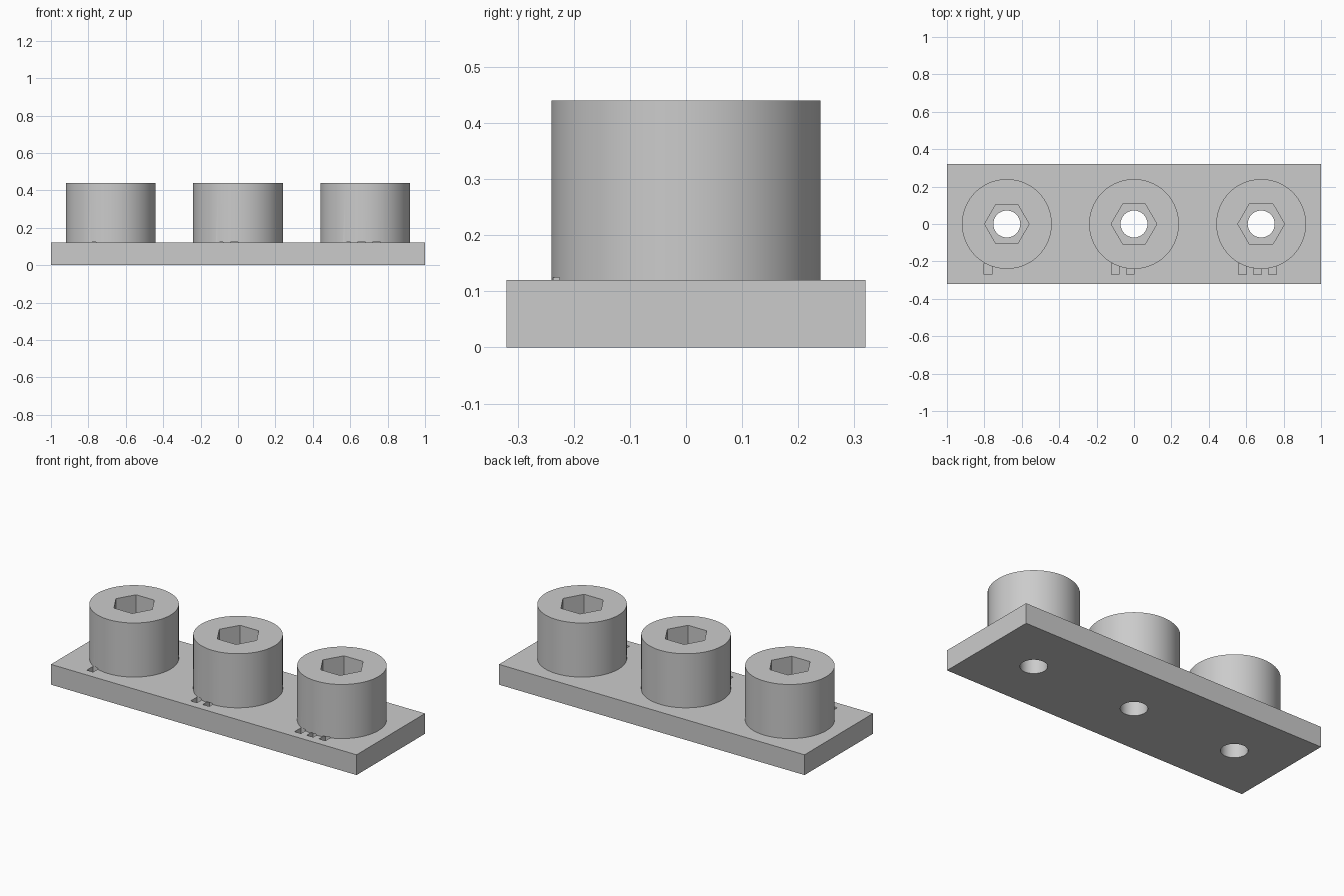
import bpy, bmesh
from math import cos, sin, tau, radians

cube = bpy.data.objects.get("Cube")
if cube:
    bpy.data.objects.remove(cube, do_unlink=True)

grey = bpy.data.materials.new("light grey")
grey.use_nodes = True
COLOUR = (0.6, 0.6, 0.6, 1)
grey.diffuse_color = COLOUR
grey.node_tree.nodes["Principled BSDF"].inputs["Base Color"].default_value = COLOUR

PLATE_TOP, BOSS_TOP, SOCKET_FLOOR = 0.12, 0.44, 0.24


def extrude(name, outline, z0, z1):
    """Solid with a flat outline raised from z0 to z1."""
    bm = bmesh.new()
    face = bm.faces.new([bm.verts.new((x, y, z0)) for x, y in outline])
    top = bmesh.ops.extrude_face_region(bm, geom=[face])["geom"]
    verts = [v for v in top if isinstance(v, bmesh.types.BMVert)]
    bmesh.ops.translate(bm, vec=(0, 0, z1 - z0), verts=verts)
    bmesh.ops.recalc_face_normals(bm, faces=bm.faces)
    mesh = bpy.data.meshes.new(name)
    bm.to_mesh(mesh)
    bm.free()
    mesh.materials.append(grey)
    obj = bpy.data.objects.new(name, mesh)
    bpy.context.collection.objects.link(obj)
    return obj


def ring(x, radius, sides):
    return [(x + radius * cos(tau * i / sides), radius * sin(tau * i / sides))
            for i in range(sides)]


def rectangle(x, y, width, depth):
    w, d = width / 2, depth / 2
    return [(x - w, y - d), (x + w, y - d), (x + w, y + d), (x - w, y + d)]


def activate(obj):
    bpy.ops.object.select_all(action="DESELECT")
    obj.select_set(True)
    bpy.context.view_layer.objects.active = obj


def cut(obj, cutter):
    activate(obj)
    mod = obj.modifiers.new("cut", "BOOLEAN")
    mod.operation, mod.solver, mod.object = "DIFFERENCE", "EXACT", cutter
    bpy.ops.object.modifier_apply(modifier=mod.name)


# Base plate and three bosses, each with a hex socket and a through hole
plate = extrude("base_plate", rectangle(0, 0, 2, 0.64), 0, PLATE_TOP)
parts = [plate]
stations = [("right", -0.68, 0.119), ("middle", 0, 0.122), ("left", 0.68, 0.125)]
for count, (side, x, hex_radius) in enumerate(stations, start=1):
    boss = extrude(side + "_boss", ring(x, 0.24, 96), PLATE_TOP, BOSS_TOP)
    parts.append(boss)

    socket = extrude("socket_cutter", ring(x, hex_radius, 6), SOCKET_FLOOR, BOSS_TOP + 0.1)
    hole = extrude("hole_cutter", ring(x, 0.072, 48), -0.1, BOSS_TOP + 0.1)
    cut(boss, socket)
    cut(boss, hole)
    cut(plate, hole)
    cutters = [socket, hole]

    # Size marks: one to three small pockets at the foot of the boss
    for i in range(count):
        mark = extrude("mark_cutter", rectangle(x - 0.1 + 0.08 * i, -0.24, 0.042, 0.06),
                       PLATE_TOP - 0.04, PLATE_TOP + 0.005)
        cut(boss, mark)
        cut(plate, mark)
        cutters.append(mark)

    for cutter in cutters:
        bpy.data.objects.remove(cutter, do_unlink=True)

# Smooth round walls, keep sharp edges
for part in parts:
    activate(part)
    bpy.ops.object.shade_smooth_by_angle(angle=radians(30))
